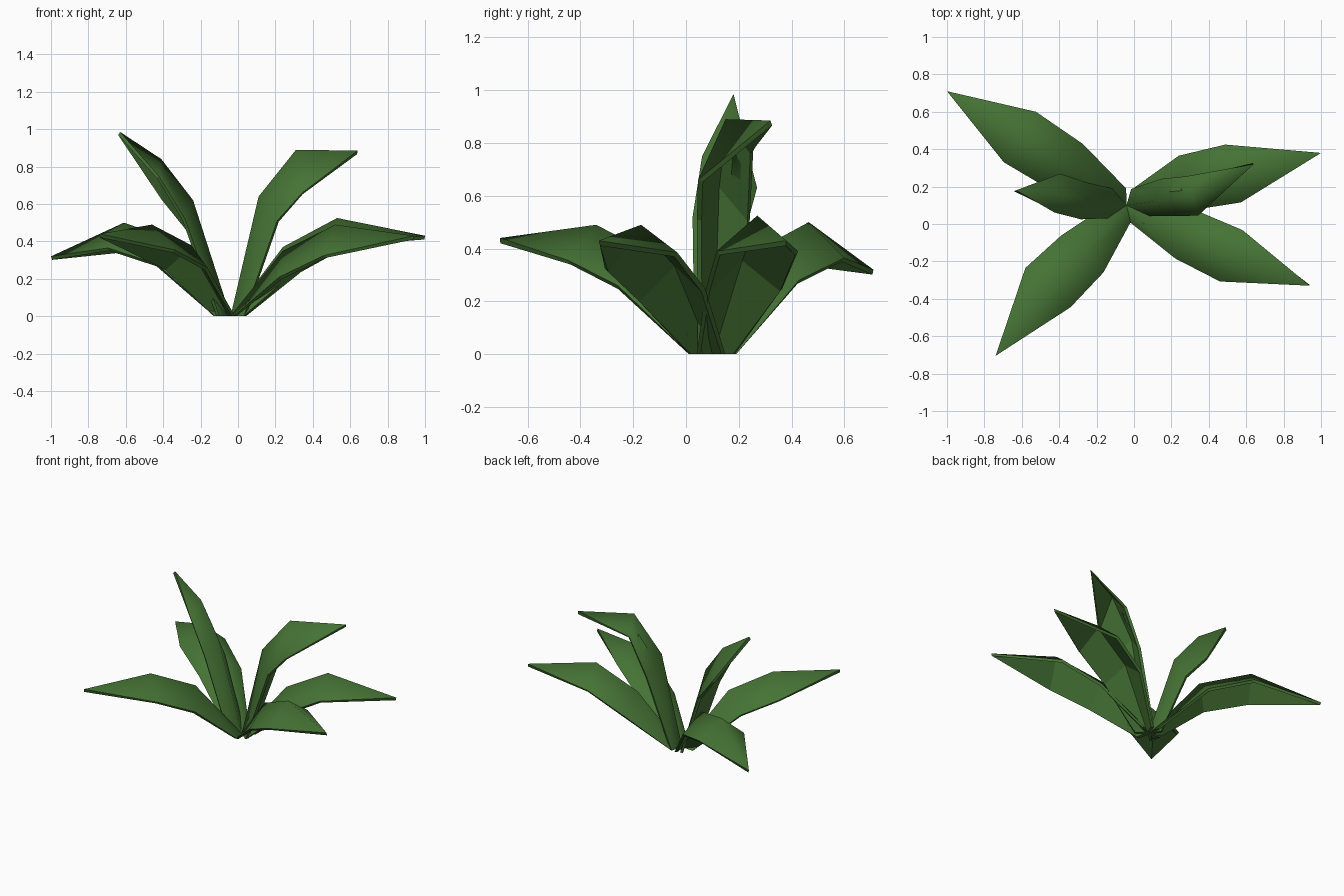
import bpy, bmesh
from mathutils import Vector

if "Cube" in bpy.data.objects:
    bpy.data.objects.remove(bpy.data.objects["Cube"])

green = bpy.data.materials.new("leaf_green")
green.diffuse_color = (0.06, 0.17, 0.035, 1)
green.use_nodes = True
green.node_tree.nodes["Principled BSDF"].inputs["Base Color"].default_value = green.diffuse_color

HUB = Vector((-0.04, 0.10, 0))
THICK = 0.02


def leaf(name, inner, outer, tip, widths, drops, rolls, shift):
    """Ridged leaf: a raised midrib with both edges dropped below it.
    rolls lower the right-hand edge and raise the left-hand one."""
    inner, outer, tip = Vector(inner), Vector(outer), Vector(tip)
    out = (tip - HUB)
    out.z = 0
    out.normalize()
    side = Vector((out.y, -out.x, 0))          # right-hand side, looking outward
    bm = bmesh.new()
    rows = []
    stations = [(HUB - out * 0.0, 0.075, 0.0, 0.0, 0.05),
                (inner, widths[0], drops[0], rolls[0], shift),
                (outer, widths[1], drops[1], rolls[1], 0.0)]
    for mid, w, drop, roll, sh in stations:
        base = mid + out * sh
        left = base - side * w + Vector((0, 0, roll - drop))
        right = base + side * w - Vector((0, 0, roll + drop))
        rows.append([bm.verts.new(p) for p in (left, mid, right)])
    end = bm.verts.new(tip)
    # upper surface
    for a, b in zip(rows, rows[1:]):
        for i in (0, 1):
            bm.faces.new((a[i], a[i + 1], b[i + 1], b[i]))
    last = rows[-1]
    for i in (0, 1):
        bm.faces.new((last[i], last[i + 1], end))
    bm.normal_update()
    top_faces = list(bm.faces)
    rim = [e for e in bm.edges if e.is_boundary]
    # underside and rim
    low = {}
    for v in list(bm.verts):
        p = v.co - v.normal * THICK
        p.z = max(p.z, 0)
        low[v] = bm.verts.new(p)
    for f in top_faces:
        f.smooth = True
        bm.faces.new([low[v] for v in reversed(f.verts)])
    for e in rim:
        a, b = e.verts
        bm.faces.new((a, b, low[b], low[a]))
    bmesh.ops.recalc_face_normals(bm, faces=bm.faces)
    mesh = bpy.data.meshes.new(name)
    bm.to_mesh(mesh)
    bm.free()
    mesh.materials.append(green)
    obj = bpy.data.objects.new(name, mesh)
    bpy.context.collection.objects.link(obj)


# low spreading leaves
W, D = (0.15, 0.16), (0.12, 0.135)
leaf("back_left_leaf", (-0.32, 0.28, 0.40), (-0.61, 0.465, 0.50), (-1.0, 0.71, 0.32),
     W, D, (0, 0), 0.04)
leaf("front_left_leaf", (-0.25, -0.13, 0.38), (-0.46, -0.34, 0.49), (-0.74, -0.705, 0.44),
     W, D, (0, 0), 0.04)
leaf("front_right_leaf", (0.24, -0.04, 0.35), (0.52, -0.17, 0.49), (0.94, -0.33, 0.43),
     (0.14, 0.15), D, (0.02, 0.03), 0.04)
leaf("back_right_leaf", (0.24, 0.21, 0.37), (0.53, 0.27, 0.525), (1.0, 0.38, 0.43),
     W, D, (0, 0), 0.04)

# tall upright leaves
leaf("tall_left_leaf", (-0.24, 0.12, 0.62), (-0.41, 0.165, 0.84), (-0.63, 0.18, 0.985),
     (0.10, 0.105), (0.13, 0.15), (0.03, 0.06), 0.03)
leaf("tall_right_leaf", (0.11, 0.12, 0.64), (0.31, 0.15, 0.89), (0.64, 0.32, 0.885),
     (0.105, 0.11), (0.13, 0.175), (0, 0.055), 0.07)
